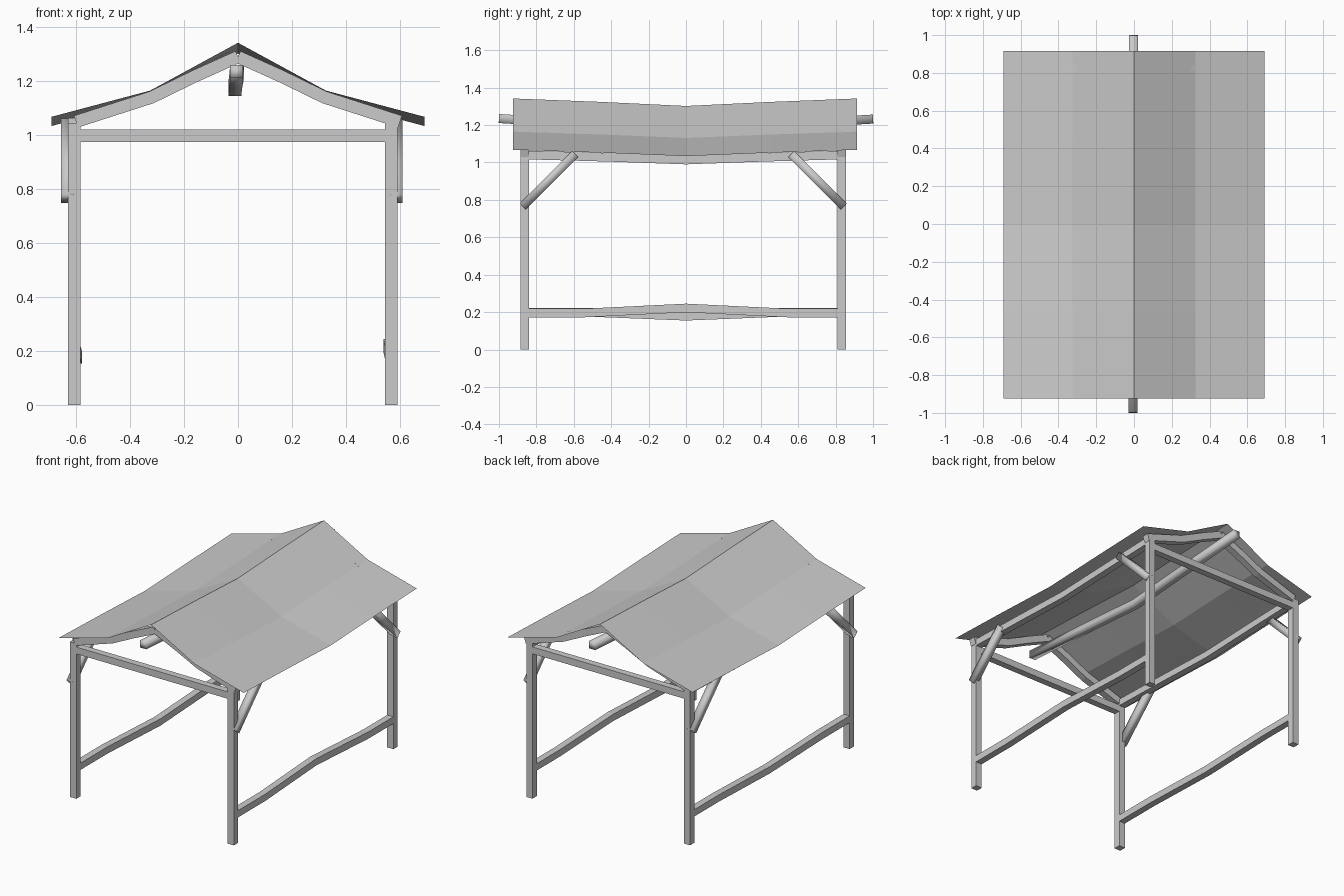
import bpy, bmesh
from mathutils import Vector

if "Cube" in bpy.data.objects:
    bpy.data.objects.remove(bpy.data.objects["Cube"])


def finish(name, bm, smooth=False):
    bmesh.ops.recalc_face_normals(bm, faces=bm.faces)
    me = bpy.data.meshes.new(name)
    bm.to_mesh(me)
    bm.free()
    for p in me.polygons:
        p.use_smooth = smooth
    ob = bpy.data.objects.new(name, me)
    bpy.context.collection.objects.link(ob)
    return ob


def beam(name, pts, w=0.046, smooth=False):
    """Square timber swept along a list of points."""
    pts = [Vector(p) for p in pts]
    bm = bmesh.new()
    rings = []
    for i, p in enumerate(pts):
        t = (pts[min(i + 1, len(pts) - 1)] - pts[max(i - 1, 0)]).normalized()
        ref = Vector((0, 1, 0)) if abs(t.z) > 0.9 else Vector((0, 0, 1))
        side = t.cross(ref).normalized()
        up = side.cross(t)
        rings.append([bm.verts.new(p + (side * a + up * b) * w / 2)
                      for a, b in ((-1, -1), (1, -1), (1, 1), (-1, 1))])
    for r, s in zip(rings, rings[1:]):
        for k in range(4):
            bm.faces.new((r[k], r[(k + 1) % 4], s[(k + 1) % 4], s[k]))
    bm.faces.new(rings[0])
    bm.faces.new(rings[-1])
    return finish(name, bm, smooth)


XL, XR, YF, YB = -0.607, 0.567, -0.863, 0.833

# corner posts and diagonal braces
for sx, x, bx in (("left", XL, -0.632), ("right", XR, 0.587)):
    for sy, y, d in (("front", YF, 1), ("back", YB, -1)):
        beam(f"{sy}_{sx}_post", [(x, y, 0), (x, y, 1.045)])
        beam(f"{sy}_{sx}_brace", [(bx, y - 0.01 * d, 0.765),
                                  (bx, y + 0.27 * d, 1.045)], 0.045, True)

# sagging eave beams and bent low rails
for sx, x, zend, zmid in (("left", XL, 0.2, 0.178), ("right", XR, 0.195, 0.222)):
    beam(f"{sx}_eave_beam", [(x, YF, 1.04), (x, -0.42, 1.028), (x, 0, 1.013),
                             (x, 0.42, 1.028), (x, YB, 1.04)])
    bow = 0.006 if sx == "left" else -0.006
    beam(f"{sx}_low_rail", [(x, YF, zend), (x, -0.55, zend),
                            (x + bow, 0, zmid),
                            (x, 0.55, zend), (x, YB, zend)])

# gable tie beams and bent rafters
for sy, y in (("front", YF), ("back", YB)):
    beam(f"{sy}_tie_beam", [(XL, y, 0.998), (XR, y, 0.998)])
    for sx, s in (("left", -1), ("right", 1)):
        beam(f"{sy}_{sx}_rafter", [(0, y, 1.29), (s * 0.16, y, 1.218),
                                   (s * 0.32, y, 1.14), (s * 0.6, y, 1.05)])

# sagging ridge pole
beam("ridge_pole", [(-0.005, -1, 1.235), (-0.008, -0.5, 1.203), (-0.012, 0, 1.169),
                    (-0.008, 0.5, 1.203), (-0.002, 1, 1.232)], 0.048, True)

# thin canopy sheet with a kinked slope and a sag in the middle
profile = [(-0.69, 1.068), (-0.325, 1.165), (0, 1.342), (0.325, 1.165), (0.69, 1.068)]
rows = [(-0.925, 0), (-0.46, 0.018), (0, 0.04), (0.46, 0.018), (0.915, 0)]
bm = bmesh.new()
grid = [[bm.verts.new((x, y, z - drop * (1 if x == 0 else 0.85))) for x, z in profile]
        for y, drop in rows]
for r, s in zip(grid, grid[1:]):
    for k in range(4):
        bm.faces.new((r[k], r[k + 1], s[k + 1], s[k]))
finish("roof_sheet", bm)
